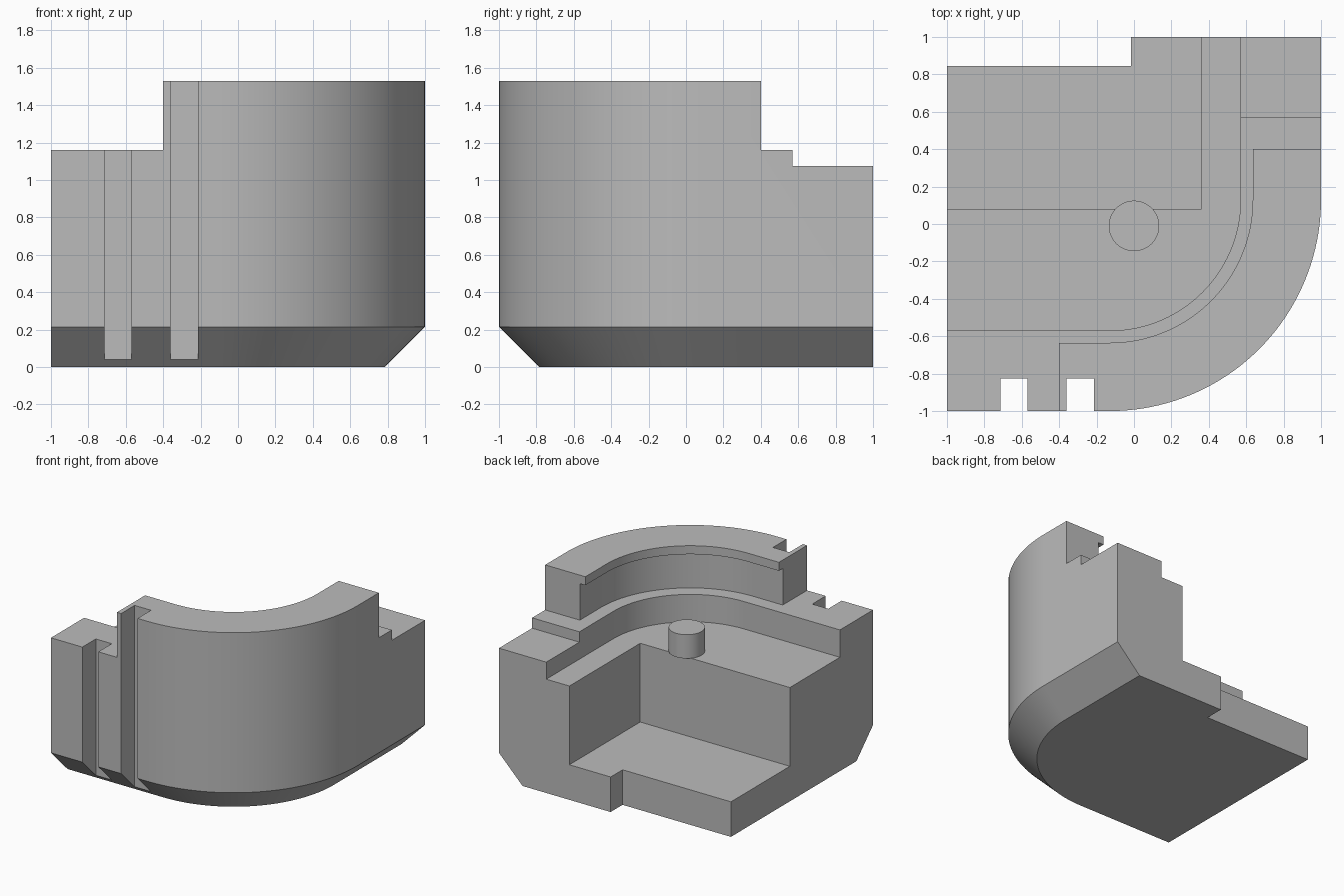
import bpy, bmesh
from math import cos, sin, pi

if "Cube" in bpy.data.objects:
    bpy.data.objects.remove(bpy.data.objects["Cube"])

grey = bpy.data.materials.new("plain grey")
grey.use_nodes = True
grey.diffuse_color = (0.5, 0.5, 0.5, 1)
grey.node_tree.nodes["Principled BSDF"].inputs["Base Color"].default_value = (0.5, 0.5, 0.5, 1)

ARC_X, ARC_Y, STEPS = -0.13, 0.13, 40
BIG = 1.3
LEDGE, FLOOR = 1.16, 0.935


def outline(edge, far):
    """Square plan with its front left corner rounded about a shared centre."""
    radius = edge - ARC_X
    arc = [(ARC_X + radius * sin(a), ARC_Y - radius * cos(a))
           for a in (pi / 2 * i / STEPS for i in range(STEPS + 1))]
    return [(-far, far), (-far, -edge)] + arc + [(edge, far)]


def rect(x0, x1, y0, y1):
    return [(x0, y0), (x1, y0), (x1, y1), (x0, y1)]


def loft(name, sections):
    """Solid through matching plan outlines, each given as (points, z)."""
    bm = bmesh.new()
    rings = [[bm.verts.new((x, y, z)) for x, y in pts] for pts, z in sections]
    n = len(rings[0])
    for low, high in zip(rings, rings[1:]):
        for i in range(n):
            j = (i + 1) % n
            bm.faces.new((low[i], low[j], high[j], high[i]))
    bm.faces.new(rings[0][::-1])
    bm.faces.new(rings[-1])
    bmesh.ops.recalc_face_normals(bm, faces=bm.faces)
    mesh = bpy.data.meshes.new(name)
    bm.to_mesh(mesh)
    bm.free()
    mesh.materials.append(grey)
    obj = bpy.data.objects.new(name, mesh)
    bpy.context.collection.objects.link(obj)
    return obj


def activate(obj):
    bpy.ops.object.select_all(action='DESELECT')
    obj.select_set(True)
    bpy.context.view_layer.objects.active = obj


def cut(body, plan, z0, z1=2):
    cutter = loft("cutter", [(plan, z0), (plan, z1)])
    cutter.hide_render = True
    mod = body.modifiers.new("cut", 'BOOLEAN')
    mod.operation, mod.solver, mod.object = 'DIFFERENCE', 'EXACT', cutter
    activate(body)
    bpy.ops.object.modifier_apply(modifier=mod.name)
    bpy.data.objects.remove(cutter)


# Housing block with a chamfered foot
housing = loft("housing", [(outline(0.785, 1), 0), (outline(1, 1), 0.215),
                           (outline(1, 1), 1.53)])

# Low shoulders at both ends of the raised wall
cut(housing, rect(-BIG, -0.4, -BIG, BIG), LEDGE)
cut(housing, rect(-BIG, BIG, 0.4, BIG), LEDGE)
cut(housing, rect(0.57, BIG, 0.57, BIG), 1.075)

# Inside of the wall: lip opening, recess under the lip, sunken floor
cut(housing, outline(0.635, BIG), LEDGE)
cut(housing, outline(0.685, BIG), LEDGE, 1.46)
cut(housing, outline(0.57, BIG), FLOOR)

# Deep rear pocket and the rear corner notch
cut(housing, rect(-BIG, 0.36, 0.08, BIG), 0.288)
cut(housing, rect(-BIG, -0.015, 0.845, BIG), -1)

# Two vertical slots in the front
for left, right in ((-0.715, -0.57), (-0.362, -0.213)):
    cut(housing, rect(left, right, -BIG, -0.825), -1)

# Locating pin on the floor
circle = [(0.135 * cos(2 * pi * i / 48), 0.135 * sin(2 * pi * i / 48) - 0.01)
          for i in range(48)]
pin = loft("locating_pin", [(circle, FLOOR), (circle, 1.13)])

for part in (housing, pin):
    activate(part)
    bpy.ops.object.shade_smooth_by_angle()
